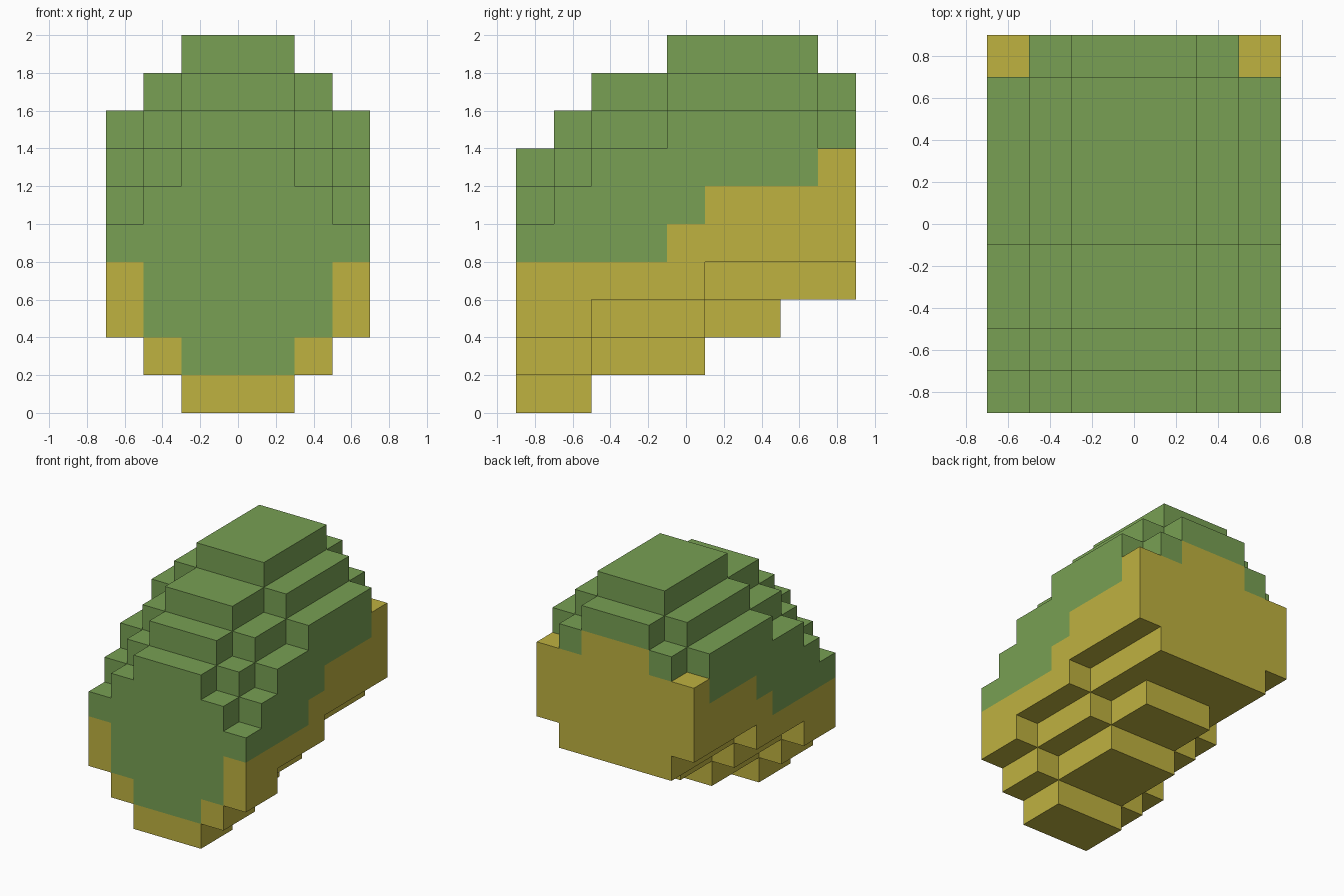
import bpy
import bmesh
from mathutils import Vector

cube = bpy.data.objects.get("Cube")
if cube:
    bpy.data.objects.remove(cube, do_unlink=True)

CELL = 0.2          # edge length of one block
NX, NY, NZ = 7, 9, 10


def make_material(name, rgb):
    mat = bpy.data.materials.new(name)
    mat.use_nodes = True
    mat.diffuse_color = (*rgb, 1)
    mat.node_tree.nodes["Principled BSDF"].inputs["Base Color"].default_value = (*rgb, 1)
    return mat


green = make_material("leaf green", (0.188, 0.352, 0.087))
yellow = make_material("mustard yellow", (0.521, 0.445, 0.051))

# Centre-line profile from front to back, in blocks
TOP = [7, 8, 9, 9, 10, 10, 10, 10, 9]
BOTTOM = [0, 0, 1, 1, 1, 2, 2, 3, 3]
SIDE_SPLIT = [4, 4, 4, 4, 5, 6, 6, 6, 7]   # yellow height on the flanks
FRONT_SPLIT = [1, 2, 4]                    # centre, shoulder, flank
BACK_SPLIT = [8, 7, 7]


def ring(i):
    """0 for the wide centre strip, 1 for the shoulder, 2 for the flank."""
    return max(0, abs(i - NX // 2) - 1)


def filled(i, j, k):
    if not (0 <= i < NX and 0 <= j < NY):
        return False
    r = ring(i)
    low = max(BOTTOM[j], min(BOTTOM[j], 2) + r)
    return low <= k < TOP[j] - r


def is_yellow(i, j, k):
    r = ring(i)
    if j == 0:
        return k < FRONT_SPLIT[r]
    if j == NY - 1:
        return k < BACK_SPLIT[r]
    return k < (SIDE_SPLIT[j] if r == 2 else 4)


# Stepped body: only the outer block faces, merged into flat panels
bm = bmesh.new()
origin = Vector((-NX / 2, -NY / 2, 0))
for i in range(NX):
    for j in range(NY):
        for k in range(NZ):
            if not filled(i, j, k):
                continue
            centre = origin + Vector((i + 0.5, j + 0.5, k + 0.5))
            for axis in range(3):
                for sign in (-1, 1):
                    n = [0, 0, 0]
                    n[axis] = sign
                    if filled(i + n[0], j + n[1], k + n[2]):
                        continue
                    normal = Vector(n)
                    u = Vector([float(a == (axis + 1) % 3) for a in range(3)])
                    v = normal.cross(u)
                    corners = [(-1, -1), (1, -1), (1, 1), (-1, 1)]
                    face = bm.faces.new([
                        bm.verts.new((centre + (normal + u * a + v * b) / 2) * CELL)
                        for a, b in corners])
                    face.material_index = int(is_yellow(i, j, k))

bmesh.ops.remove_doubles(bm, verts=bm.verts, dist=0.001)
bmesh.ops.dissolve_limit(bm, angle_limit=0.01, verts=bm.verts, edges=bm.edges,
                         delimit={'MATERIAL'})

mesh = bpy.data.meshes.new("stepped_body")
bm.to_mesh(mesh)
bm.free()
mesh.materials.append(green)
mesh.materials.append(yellow)
body = bpy.data.objects.new("stepped_body", mesh)
bpy.context.collection.objects.link(body)
